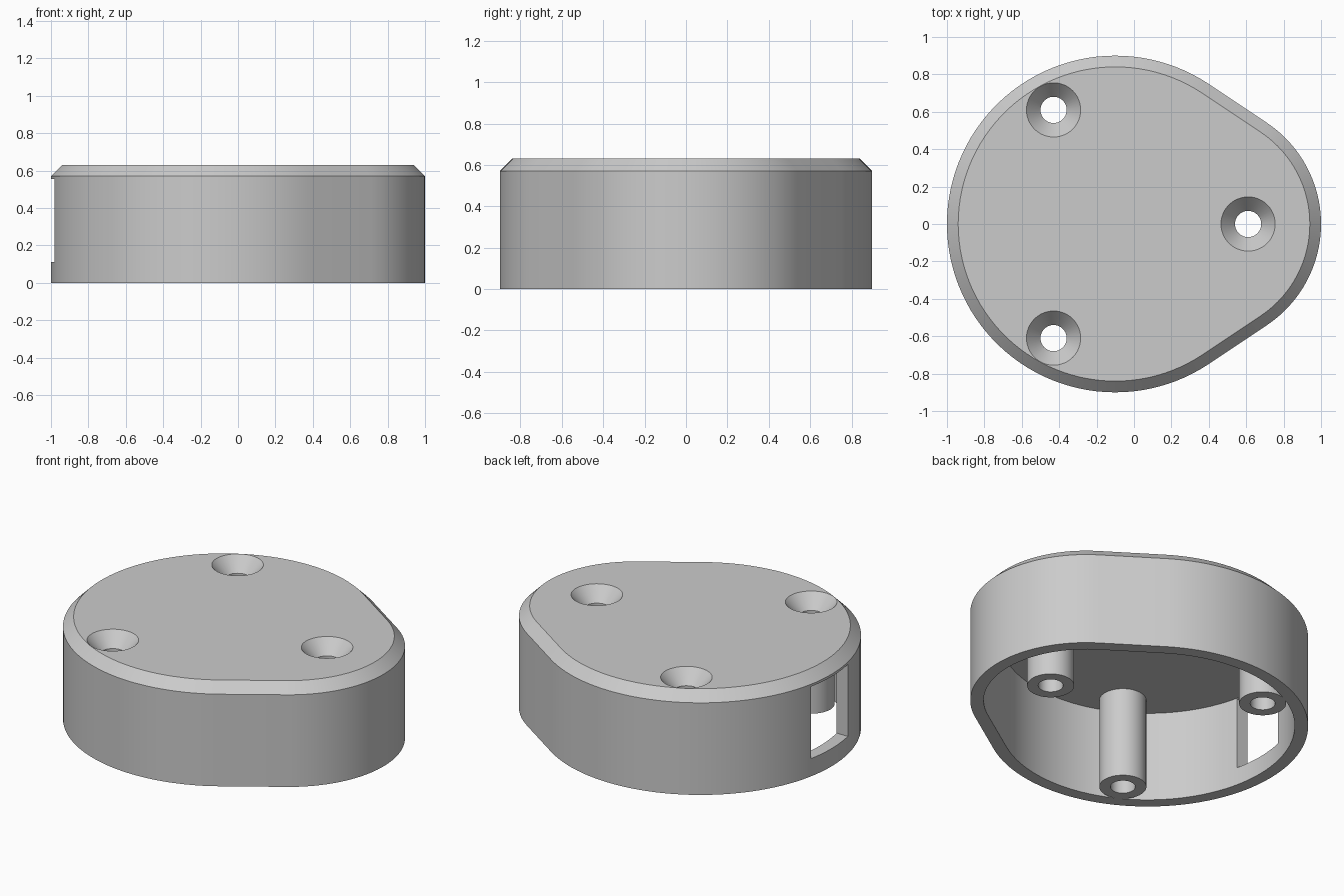
import bpy
import bmesh
import math

cube = bpy.data.objects.get("Cube")
if cube:
    bpy.data.objects.remove(cube, do_unlink=True)

grey = bpy.data.materials.new("plain grey")
grey.use_nodes = True
grey.diffuse_color = (0.6, 0.6, 0.6, 1)
grey.node_tree.nodes["Principled BSDF"].inputs["Base Color"].default_value = (0.6, 0.6, 0.6, 1)

HEIGHT, CHAMFER, WALL = 0.63, 0.06, 0.075
CEILING = HEIGHT - WALL + 0.005
SCREWS = [(0.61, 0), (-0.43, 0.61), (-0.43, -0.61)]


def outline(inset):
    """Hull of a large and a small circle, drawn inward by inset."""
    big_x, big_r, small_x, small_r = -0.1, 0.9, 0.35, 0.65
    tangent = math.acos((big_r - small_r) / (small_x - big_x))
    points = []
    for cx, r, start, end, steps in (
            (small_x, small_r - inset, -tangent, tangent, 40),
            (big_x, big_r - inset, tangent, 2 * math.pi - tangent, 80)):
        for i in range(steps + 1):
            a = start + (end - start) * i / steps
            points.append((cx + r * math.cos(a), r * math.sin(a)))
    return points


def circle(center, radius, count=48):
    return [(center[0] + radius * math.cos(2 * math.pi * i / count),
             center[1] + radius * math.sin(2 * math.pi * i / count))
            for i in range(count)]


def loft(name, sections):
    """Closed solid through a list of (outline, z) sections."""
    bm = bmesh.new()
    rings = [[bm.verts.new((x, y, z)) for x, y in pts] for pts, z in sections]
    for low, high in zip(rings, rings[1:]):
        for i in range(len(low)):
            j = (i + 1) % len(low)
            bm.faces.new((low[i], low[j], high[j], high[i]))
    bm.faces.new(rings[0])
    bm.faces.new(rings[-1])
    bmesh.ops.recalc_face_normals(bm, faces=bm.faces)
    mesh = bpy.data.meshes.new(name)
    bm.to_mesh(mesh)
    bm.free()
    mesh.materials.append(grey)
    obj = bpy.data.objects.new(name, mesh)
    bpy.context.collection.objects.link(obj)
    return obj


def combine(target, tool, operation):
    mod = target.modifiers.new(operation.lower(), 'BOOLEAN')
    mod.operation = operation
    mod.solver = 'EXACT'
    mod.object = tool
    bpy.ops.object.select_all(action='DESELECT')
    bpy.context.view_layer.objects.active = target
    target.select_set(True)
    bpy.ops.object.modifier_apply(modifier=mod.name)
    bpy.data.objects.remove(tool, do_unlink=True)


# Chamfered cover, hollow from below
cover = loft("cover", [(outline(0), 0), (outline(0), HEIGHT - CHAMFER),
                       (outline(CHAMFER), HEIGHT)])
combine(cover, loft("cavity_cutter", [(outline(WALL), -0.1), (outline(WALL), CEILING)]),
        'DIFFERENCE')

# Window in the side wall
window = [(-1.1, -0.18), (-0.8, -0.18), (-0.8, 0.18), (-1.1, 0.18)]
combine(cover, loft("window_cutter", [(window, 0.11), (window, 0.555)]), 'DIFFERENCE')

# Screw posts, then countersunk through holes
for spot in SCREWS:
    post = circle(spot, 0.132)
    combine(cover, loft("screw_post", [(post, 0), (post, HEIGHT - 0.03)]), 'UNION')
for spot in SCREWS:
    bore, sink = circle(spot, 0.07), circle(spot, 0.145)
    combine(cover, loft("screw_cutter", [(bore, -0.1), (bore, HEIGHT - 0.085),
                                         (sink, HEIGHT), (sink, HEIGHT + 0.1)]),
            'DIFFERENCE')

# Smooth walls with crisp edges
bpy.ops.object.select_all(action='DESELECT')
cover.select_set(True)
bpy.context.view_layer.objects.active = cover
bpy.ops.object.shade_smooth_by_angle(angle=math.radians(30))
